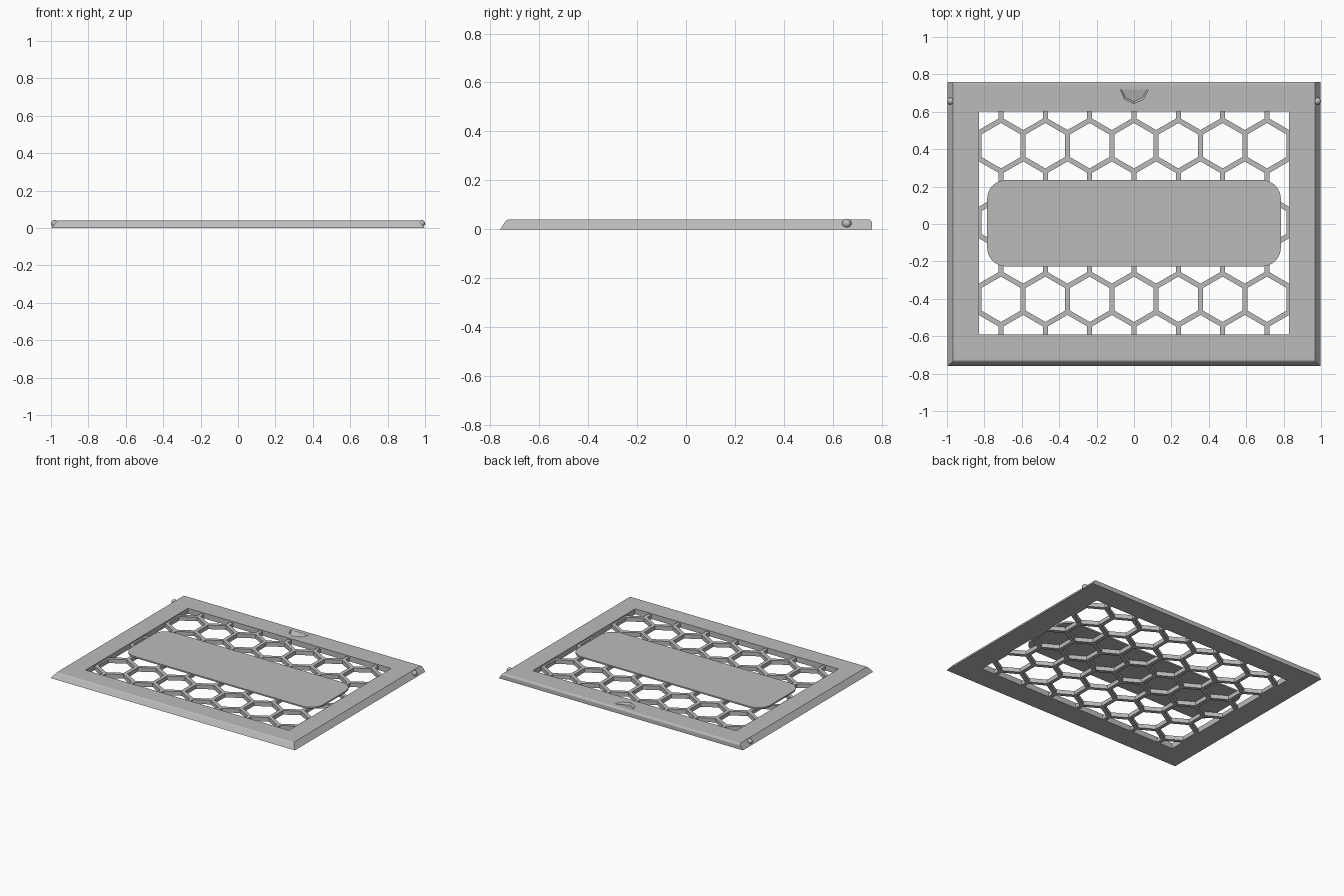
import bpy, bmesh, math

if "Cube" in bpy.data.objects:
    bpy.data.objects.remove(bpy.data.objects["Cube"], do_unlink=True)

HEIGHT = 0.04        # frame and panel top
GRID_TOP = 0.03      # honeycomb top
WIN_X, WIN_Y0, WIN_Y1 = 0.83, -0.592, 0.602
PITCH, WALL = 0.237, 0.027

grey = bpy.data.materials.new("satin grey")
grey.use_nodes = True
colour = (0.5, 0.5, 0.5, 1)
grey.diffuse_color = colour
grey.node_tree.nodes["Principled BSDF"].inputs["Base Color"].default_value = colour


def make_object(name, bm):
    bmesh.ops.recalc_face_normals(bm, faces=bm.faces)
    mesh = bpy.data.meshes.new(name)
    bm.to_mesh(mesh)
    bm.free()
    mesh.materials.append(grey)
    obj = bpy.data.objects.new(name, mesh)
    bpy.context.collection.objects.link(obj)
    return obj


def add_loft(bm, lower, upper):
    """Closed solid between two matching rings of points."""
    a = [bm.verts.new(p) for p in lower]
    b = [bm.verts.new(p) for p in upper]
    bm.faces.new(a[::-1])
    bm.faces.new(b)
    for i in range(len(a)):
        j = (i + 1) % len(a)
        bm.faces.new((a[i], a[j], b[j], b[i]))


def add_prism(bm, outline, z0, z1):
    add_loft(bm, [(x, y, z0) for x, y in outline], [(x, y, z1) for x, y in outline])


def rect(x, y0, y1):
    return [(-x, y0), (x, y0), (x, y1), (-x, y1)]


def cut(obj, cutter):
    cutter.hide_render = True
    mod = obj.modifiers.new("cut", 'BOOLEAN')
    mod.operation = 'DIFFERENCE'
    mod.solver = 'EXACT'
    mod.object = cutter
    bpy.context.view_layer.objects.active = obj
    bpy.ops.object.modifier_apply(modifier=mod.name)
    bpy.data.objects.remove(cutter, do_unlink=True)


# Frame: sloped front and sides, rounded back top edge
bm = bmesh.new()
add_loft(bm, [(x, y, 0) for x, y in rect(0.997, -0.76, 0.76)],
         [(x, y, HEIGHT) for x, y in rect(0.967, -0.733, 0.76)])
for sign, size in ((1, 0.014), (-1, 0.008)):
    edges = [e for e in bm.edges
             if all(v.co.z > 0.039 and v.co.y * sign > 0.7 for v in e.verts)]
    bmesh.ops.bevel(bm, geom=edges, offset=size, segments=4, profile=0.5, affect='EDGES')
frame = make_object("frame", bm)

bm = bmesh.new()
add_prism(bm, rect(WIN_X, WIN_Y0, WIN_Y1), -0.1, 0.1)
cut(frame, make_object("window_cutter", bm))

# Finger notch: pocket with a floor that ramps up towards the back
outline = [(-0.078, 0.718), (-0.052, 0.666), (0, 0.643), (0.052, 0.666), (0.078, 0.718)]
bm = bmesh.new()
add_loft(bm, [(x * 0.88, y + 0.010 * (y < 0.7), 0.024 + (y - 0.643) * 0.2) for x, y in outline],
         [(x, y, HEIGHT + 0.001) for x, y in outline])
cut(frame, make_object("notch_cutter", bm))

# Honeycomb grid filling the window
bm = bmesh.new()
add_prism(bm, rect(WIN_X, WIN_Y0, WIN_Y1), 0, GRID_TOP)
grid = make_object("honeycomb_grid", bm)

bm = bmesh.new()
radius = (PITCH - WALL) / math.sqrt(3)
for row in range(-3, 4):
    cy = 0.008 + row * PITCH * math.sqrt(3) / 2
    shift = 0.5 * (row % 2)
    for col in range(-4, 5):
        cx = (col + shift) * PITCH
        if abs(cx) > WIN_X + 0.1:
            continue
        hexagon = [(cx + radius * math.cos(math.radians(30 + 60 * k)),
                    cy + radius * math.sin(math.radians(30 + 60 * k))) for k in range(6)]
        add_prism(bm, hexagon, -0.1, 0.1)
cut(grid, make_object("hexagon_cutter", bm))

# Solid centre panel with rounded corners, lying on the grid
bm = bmesh.new()
r, steps = 0.1, 8
corners = [(1, 1, 0), (-1, 1, 90), (-1, -1, 180), (1, -1, 270)]
outline = []
for sx, sy, start in corners:
    for k in range(steps + 1):
        a = math.radians(start + 90 * k / steps)
        outline.append((sx * (0.785 - r) + r * math.cos(a),
                        0.004 + sy * (0.231 - r) + r * math.sin(a)))
add_prism(bm, outline, GRID_TOP - 0.0005, HEIGHT)
make_object("centre_panel", bm)

# Round catches on both sides near the back
for side, name in ((1, "left_catch"), (-1, "right_catch")):
    bm = bmesh.new()
    bmesh.ops.create_uvsphere(bm, u_segments=24, v_segments=12, radius=0.019)
    bmesh.ops.translate(bm, verts=bm.verts, vec=(side * 0.981, 0.657, 0.024))
    for f in bm.faces:
        f.smooth = True
    make_object(name, bm)
